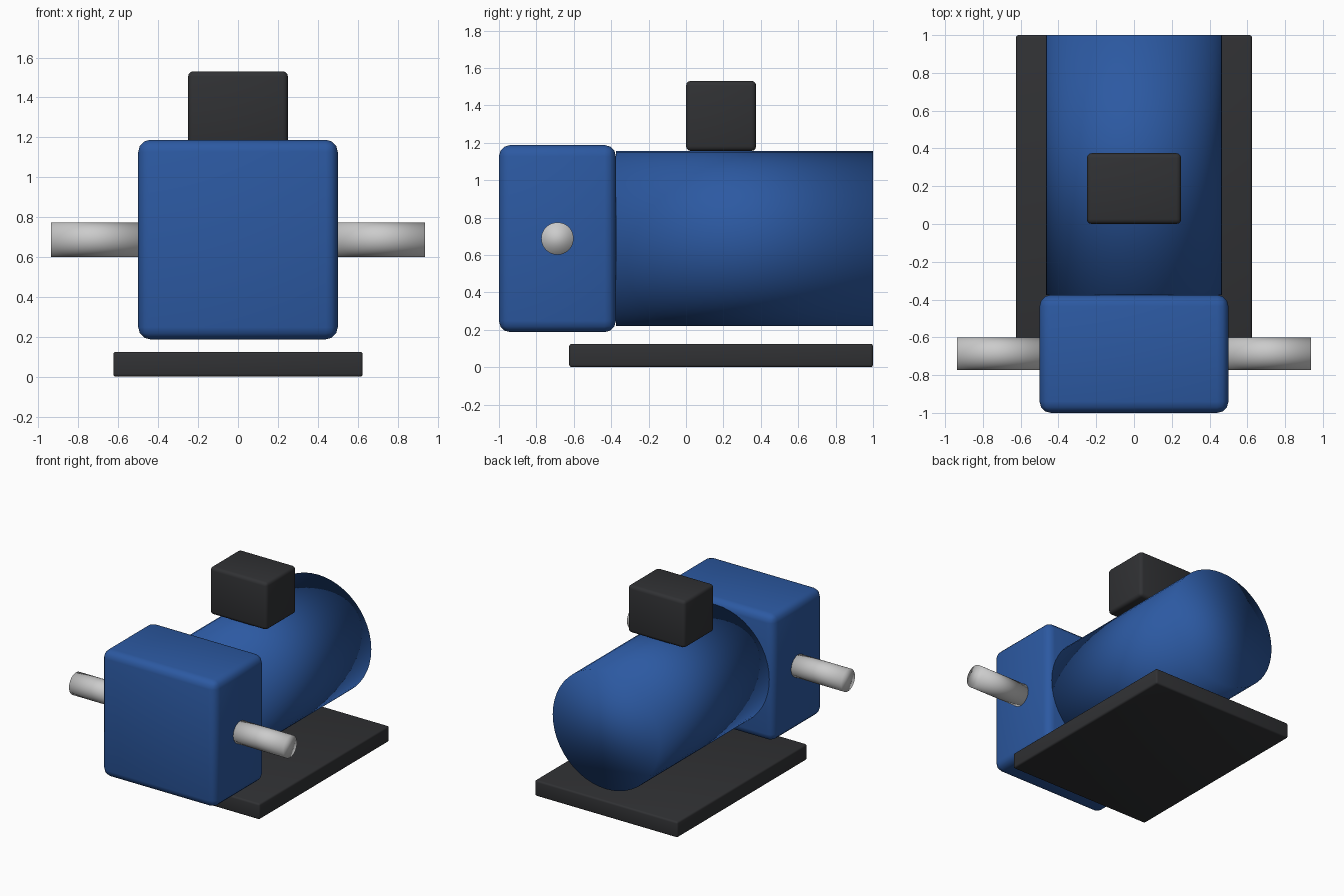
import bpy
from math import radians

if "Cube" in bpy.data.objects:
    bpy.data.objects.remove(bpy.data.objects["Cube"])


def material(name, rgb):
    m = bpy.data.materials.new(name)
    m.diffuse_color = (*rgb, 1)
    m.use_nodes = True
    m.node_tree.nodes["Principled BSDF"].inputs["Base Color"].default_value = m.diffuse_color
    return m


BLUE = material("blue paint", (0.025, 0.10, 0.36))
DARK = material("dark grey", (0.03, 0.031, 0.034))


def box(name, x, y, z, bevel, mat):
    """Rounded box spanning the given (min, max) ranges."""
    bpy.ops.mesh.primitive_cube_add(size=1, location=[sum(r) / 2 for r in (x, y, z)])
    ob = bpy.context.object
    ob.name = name
    ob.scale = [r[1] - r[0] for r in (x, y, z)]
    bpy.ops.object.transform_apply(location=False, rotation=False, scale=True)
    mod = ob.modifiers.new("rounded edges", "BEVEL")
    mod.width, mod.segments = bevel, 3
    bpy.ops.object.shade_smooth()
    ob.data.materials.append(mat)
    return ob


def cylinder(name, radius, length, location, rotation, mat=None):
    """Capped cylinder, smooth all over."""
    bpy.ops.mesh.primitive_cylinder_add(vertices=48, radius=radius, depth=length,
                                        location=location, rotation=rotation)
    ob = bpy.context.object
    ob.name = name
    bpy.ops.object.shade_smooth()
    if mat:
        ob.data.materials.append(mat)
    return ob


AXIS_Z = 0.6875

# Base plate under the motor
box("base_plate", (-0.625, 0.625), (-0.625, 1.0), (0, 0.125), 0.014, DARK)

# Gearbox housing at the front
box("gearbox", (-0.5, 0.5), (-1.0, -0.375), (0.1875, 1.1875), 0.06, BLUE)

# Motor body running back from the gearbox
cylinder("motor_body", 0.467, 1.375, (0, 0.3125, AXIS_Z), (radians(90), 0, 0), BLUE)

# Terminal box on top of the motor
box("terminal_box", (-0.25, 0.25), (0, 0.375), (1.156, 1.531), 0.026, DARK)

# Output shafts on both sides of the gearbox
for side, label in ((-1, "left"), (1, "right")):
    cylinder(f"{label}_shaft", 0.0865, 0.4375, (side * 0.71875, -0.6875, AXIS_Z),
             (0, radians(90), 0))
